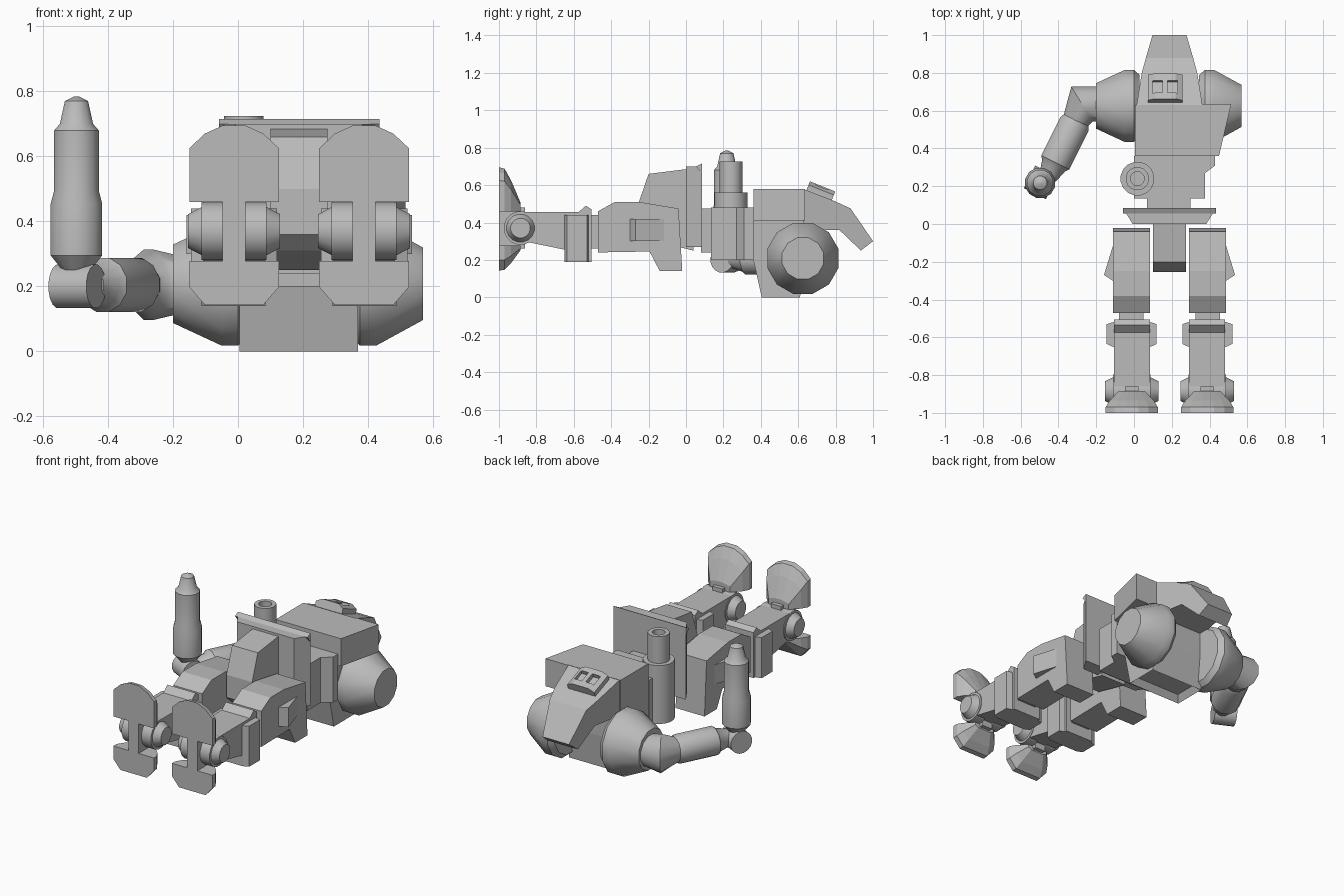
import bpy, bmesh, math
from mathutils import Vector

if "Cube" in bpy.data.objects:
    bpy.data.objects.remove(bpy.data.objects["Cube"], do_unlink=True)

grey = bpy.data.materials.new("plain grey")
grey.use_nodes = True
grey.diffuse_color = (0.5, 0.5, 0.5, 1)
grey.node_tree.nodes["Principled BSDF"].inputs["Base Color"].default_value = (0.5, 0.5, 0.5, 1)

MID = 0.188          # body centre line
X, Y, Z = Vector((1, 0, 0)), Vector((0, 1, 0)), Vector((0, 0, 1))


def finish(name, bm, smooth=False):
    bmesh.ops.recalc_face_normals(bm, faces=bm.faces)
    mesh = bpy.data.meshes.new(name)
    bm.to_mesh(mesh)
    bm.free()
    mesh.materials.append(grey)
    ob = bpy.data.objects.new(name, mesh)
    bpy.context.collection.objects.link(ob)
    if smooth:
        bpy.ops.object.select_all(action="DESELECT")
        ob.select_set(True)
        bpy.context.view_layer.objects.active = ob
        bpy.ops.object.shade_smooth_by_angle(angle=math.radians(32))
    return ob


def loft(name, rings, smooth=False):
    """Skin a list of equal-length point rings and cap both ends."""
    bm = bmesh.new()
    loops = [[bm.verts.new(p) for p in ring] for ring in rings]
    n = len(loops[0])
    for a, b in zip(loops, loops[1:]):
        for i in range(n):
            j = (i + 1) % n
            bm.faces.new((a[i], a[j], b[j], b[i]))
    bm.faces.new(loops[0])
    bm.faces.new(loops[-1])
    return finish(name, bm, smooth)


def side_prism(name, x0, x1, pts):
    """Extrude a (y, z) profile along x."""
    return loft(name, [[(x, y, z) for y, z in pts] for x in (x0, x1)])


def top_prism(name, z0, z1, pts):
    """Extrude an (x, y) profile along z."""
    return loft(name, [[(x, y, z) for x, y in pts] for z in (z0, z1)])


def box(name, x0, x1, y0, y1, z0, z1):
    return top_prism(name, z0, z1, [(x0, y0), (x1, y0), (x1, y1), (x0, y1)])


def ring(center, axis, r, n=12):
    axis = Vector(axis).normalized()
    u = axis.cross(Z if abs(axis.z) < 0.9 else X).normalized()
    v = axis.cross(u)
    angles = [2 * math.pi * (i + 0.5) / n for i in range(n)]
    return [Vector(center) + r * (math.cos(a) * u + math.sin(a) * v) for a in angles]


def lathe(name, origin, axis, profile, n=12):
    """Round part from (distance along axis, radius) pairs."""
    o = Vector(origin)
    return loft(name, [ring(o + axis * d, axis, r, n) for d, r in profile], True)


# Torso: chest with recessed back, waist block and side pouch
chest = side_prism("chest", 0.005, 0.37, [(0.36, 0.58), (0.63, 0.58), (0.63, 0.2),
                                         (0.61, 0), (0.405, 0), (0.36, 0.2)])
bm = bmesh.new()
bm.from_mesh(chest.data)
bm.faces.ensure_lookup_table()
back = min(bm.faces, key=lambda f: f.calc_center_median().z)
bmesh.ops.inset_region(bm, faces=[back], thickness=0.035, depth=0)
bmesh.ops.translate(bm, verts=back.verts, vec=(0, 0, 0.04))
bm.to_mesh(chest.data)
bm.free()
box("abdomen", 0, 0.375, 0.135, 0.36, 0.2, 0.48)
box("waist", 0.07, 0.3, 0.08, 0.14, 0.24, 0.475)
top_prism("side_pouch", 0.2, 0.48, [(0.37, 0.36), (0.43, 0.36), (0.43, 0.31), (0.37, 0.265)])
top_prism("shoulder_box", 0.41, 0.58, [(0.36, 0.635), (0.515, 0.635), (0.45, 0.36), (0.36, 0.36)])

# Hood, tapering towards the head end
hood = [(0.625, 0.58, 0.175), (0.8, 0.512, 0.147), (0.88, 0.475, 0.125), (1, 0.3, 0.09),
        (0.935, 0.25, 0.105), (0.82, 0.36, 0.14), (0.625, 0.36, 0.175)]
loft("hood", [[(MID + s * w, y, z) for y, z, w in hood] for s in (-1, 1)])

# Face plate with two eye sockets, resting on the hood slope
tilt = Vector((0, 0.125, -0.05)).normalized()
up = X.cross(tilt)
start = Vector((0.165, 0.635, 0.55))
face_section = [(-0.092, -0.01), (0.092, -0.01), (0.092, 0.055), (0.055, 0.075),
                (-0.055, 0.075), (-0.092, 0.055)]
face = loft("face_plate", [[start + tilt * d + X * a + up * b for a, b in face_section]
                           for d in (0, 0.145)])
for s in (-1, 1):
    rect = [(s * a, b) for a, b in [(0.013, 0.05), (0.066, 0.05), (0.066, 0.12), (0.013, 0.12)]]
    cutter = loft("eye_cutter", [[start + tilt * d + X * a + up * b for a, b in rect]
                                 for d in (0.035, 0.105)])
    cutter.hide_render = True
    cutter.hide_set(True)
    cut = face.modifiers.new("eye_socket", "BOOLEAN")
    cut.operation = "DIFFERENCE"
    cut.solver = "EXACT"
    cut.object = cutter

# Shoulders
shoulder = (0, 0.625, 0.208)
lathe("right_shoulder", shoulder, X, [(-0.2, 0.125), (-0.05, 0.197), (0, 0.197), (0.03, 0.17)])
lathe("left_shoulder", shoulder, X, [(0.57, 0.115), (0.425, 0.197), (0.375, 0.197), (0.345, 0.17)])

# Right arm: mitred elbow, forearm, wrist and raised barrel
arm_dir = Vector((-0.12, -0.24, 0)).normalized()
loft("elbow", [ring((-0.19, 0.635, 0.205), -X, 0.095),
               ring((-0.275, 0.635, 0.205), arm_dir - X, 0.112),
               ring((-0.315, 0.535, 0.205), arm_dir, 0.07)], True)
lathe("forearm", (-0.305, 0.55, 0.205), arm_dir,
      [(0, 0.075), (0.025, 0.086), (0.25, 0.086), (0.27, 0.07), (0.34, 0.05)])
lathe("wrist", (-0.495, 0.22, 0.2), arm_dir.cross(Z), [(-0.065, 0.068), (0.065, 0.068)], 16)
lathe("arm_barrel", (-0.497, 0.218, 0), Z,
      [(0.25, 0.045), (0.295, 0.082), (0.455, 0.082), (0.495, 0.071), (0.68, 0.071),
       (0.7, 0.053), (0.77, 0.037), (0.785, 0.006)])

# Open tube standing beside the abdomen
lathe("side_tube", (0.018, 0.24, 0), Z,
      [(0.2, 0.09), (0.56, 0.09), (0.56, 0.062), (0.725, 0.062), (0.725, 0.037), (0.6, 0.037)], 16)

# Pelvis
top_prism("hip_plate", 0.27, 0.7, [(MID - 0.247, 0.085), (MID + 0.247, 0.085),
                                   (MID + 0.195, 0), (MID - 0.195, 0)])
side_prism("hip_plate_rim", MID - 0.247, MID + 0.247, [(0.085, 0.715), (0.085, 0.66), (0.055, 0.7)])
side_prism("crotch", 0.1, 0.275, [(0.04, 0.69), (-0.2, 0.66), (-0.255, 0.5), (-0.255, 0.36),
                                  (-0.2, 0.31), (0.04, 0.25)])

# Foot outlines, (across, up) from the ankle
toe = [(-0.138, 0), (-0.138, 0.165), (-0.09, 0.21), (-0.035, 0.235),
       (0.035, 0.235), (0.09, 0.21), (0.138, 0.165), (0.138, 0)]
heel = [(-0.138, 0), (-0.138, -0.08), (-0.09, -0.135), (0.09, -0.135), (0.138, -0.08), (0.138, 0)]

for side, s in (("right", -1), ("left", 1)):
    def at(u):
        return MID + s * u

    def leg_prism(part, u0, u1, pts):
        side_prism(side + "_" + part, at(u0), at(u1), pts)

    def leg_box(part, u0, u1, *size):
        box(side + "_" + part, at(u0), at(u1), *size)

    leg_prism("thigh", 0.103, 0.3, [(-0.02, 0.14), (-0.04, 0.475), (-0.25, 0.51), (-0.38, 0.51),
                                   (-0.47, 0.46), (-0.47, 0.24), (-0.195, 0.245), (-0.14, 0.14)])
    top_prism(side + "_thigh_fin", 0.3, 0.42,
              [(at(0.295), -0.1), (at(0.347), -0.27), (at(0.3), -0.3), (at(0.29), -0.3)])
    leg_box("knee", 0.138, 0.268, -0.53, -0.45, 0.26, 0.44)
    leg_prism("shin", 0.103, 0.295, [(-0.505, 0.47), (-0.535, 0.49), (-0.575, 0.455), (-0.87, 0.455),
                                    (-0.87, 0.3), (-0.65, 0.255), (-0.65, 0.19), (-0.505, 0.19)])
    top_prism(side + "_knee_pads", 0.19, 0.44,
              [(at(0.1), -0.52), (at(0.068), -0.53), (at(0.068), -0.635), (at(0.1), -0.65),
               (at(0.3), -0.65), (at(0.333), -0.635), (at(0.333), -0.53), (at(0.3), -0.52)])

    # Ankle fork, hub caps and foot
    ankle = (at(0.2), -0.885, 0.37)
    for f in (-1, 1):
        lathe(side + "_ankle_fork", ankle, X, [(f * 0.035, 0.09), (f * 0.1, 0.09)], 16)
        lathe(side + "_ankle_cap", ankle, X, [(f * 0.095, 0.078), (f * 0.142, 0.053)], 16)
    leg_box("foot_bridge", 0.165, 0.235, -1, -0.86, 0.26, 0.48)
    for part, outline, base in (("toe", toe, 0.46), ("heel", heel, 0.278)):
        loft(side + "_" + part,
             [[(at(0.2 + a * wide), y, base + b * tall) for a, b in outline]
              for y, wide, tall in ((-1, 1, 1), (-0.97, 1, 0.97), (-0.935, 0.85, 0.7), (-0.885, 0.5, 0.2))])
